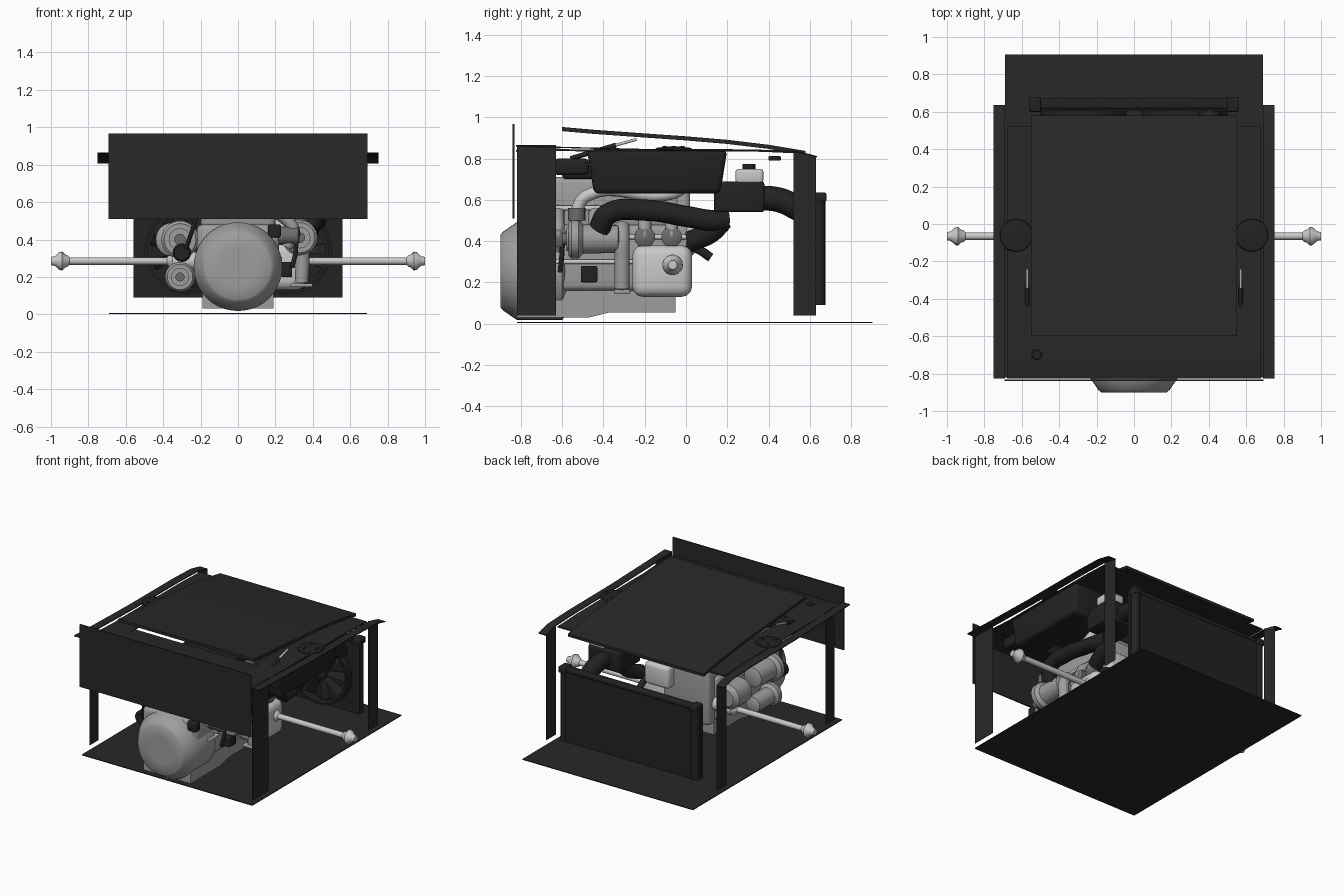
import bpy, bmesh, math
from mathutils import Vector

cube = bpy.data.objects.get("Cube")
if cube:
    bpy.data.objects.remove(cube, do_unlink=True)


def material(name, v):
    m = bpy.data.materials.new(name)
    m.use_nodes = True
    c = (v, v, v, 1)
    m.diffuse_color = c
    m.node_tree.nodes["Principled BSDF"].inputs["Base Color"].default_value = c
    return m


PANEL = material("dark panel", 0.021)
BLACK = material("black plastic", 0.016)
STEEL = material("grey metal", 0.34)
LIGHT = material("light metal", 0.58)
DULL = material("dull grey", 0.15)


def finish(name, bm, mat, smooth=False):
    bmesh.ops.recalc_face_normals(bm, faces=bm.faces)
    me = bpy.data.meshes.new(name)
    bm.to_mesh(me)
    bm.free()
    ob = bpy.data.objects.new(name, me)
    bpy.context.collection.objects.link(ob)
    me.materials.append(mat)
    if smooth:
        bpy.ops.object.select_all(action="DESELECT")
        ob.select_set(True)
        bpy.context.view_layer.objects.active = ob
        bpy.ops.object.shade_smooth_by_angle(angle=math.radians(40))
    return ob


def box(name, lo, hi, mat, bevel=0, taper=1):
    """Box between two corners; taper scales the bottom."""
    lo, hi = Vector(lo), Vector(hi)
    mid, size = (lo + hi) / 2, hi - lo
    bm = bmesh.new()
    bmesh.ops.create_cube(bm, size=1)
    for v in bm.verts:
        k = taper if v.co.z < 0 else 1
        v.co = mid + Vector((v.co.x * size.x * k, v.co.y * size.y * k, v.co.z * size.z))
    if bevel:
        bmesh.ops.bevel(bm, geom=bm.edges[:], offset=bevel, segments=3, profile=0.5, affect="EDGES")
    return finish(name, bm, mat, bevel > 0)


def lathe(name, origin, axis, profile, mat, sides=32):
    """Turned part: profile of (distance along axis, radius)."""
    bm = bmesh.new()
    rot = Vector((0, 0, 1)).rotation_difference(Vector(axis)).to_matrix()
    rings = []
    for d, r in profile:
        ring = []
        for i in range(sides):
            a = math.tau * i / sides
            ring.append(bm.verts.new(Vector(origin) + rot @ Vector((r * math.cos(a), r * math.sin(a), d))))
        rings.append(ring)
    for a, b in zip(rings, rings[1:]):
        for i in range(sides):
            j = (i + 1) % sides
            bm.faces.new((a[i], a[j], b[j], b[i]))
    if profile[0] != profile[-1]:
        bm.faces.new(rings[0])
        bm.faces.new(rings[-1])
    return finish(name, bm, mat, True)


def pipe(name, pts, r, mat):
    cu = bpy.data.curves.new(name, "CURVE")
    cu.dimensions = "3D"
    cu.bevel_depth, cu.bevel_resolution, cu.resolution_u = r, 4, 8
    cu.use_fill_caps = True
    sp = cu.splines.new("BEZIER")
    sp.bezier_points.add(len(pts) - 1)
    for bp, p in zip(sp.bezier_points, pts):
        bp.co = p
        bp.handle_left_type = bp.handle_right_type = "AUTO"
    ob = bpy.data.objects.new(name, cu)
    bpy.context.collection.objects.link(ob)
    cu.materials.append(mat)
    return ob


def extrude(name, x0, x1, outline, mat):
    """Side outline in (y, z), extruded along x."""
    bm = bmesh.new()
    f = bm.faces.new([bm.verts.new((x0, y, z)) for y, z in outline])
    new = bmesh.ops.extrude_face_region(bm, geom=[f])["geom"]
    bmesh.ops.translate(bm, vec=(x1 - x0, 0, 0), verts=[v for v in new if isinstance(v, bmesh.types.BMVert)])
    return finish(name, bm, mat, True)


def strip(name, x0, x1, path, t, mat):
    return extrude(name, x0, x1, path + [(y, z - t) for y, z in reversed(path)], mat)


# Bay shell
box("floor", (-.69, -.82, .002), (.69, .905, .008), PANEL)
box("bulkhead", (-.693, -.84, .51), (.693, -.832, .967), PANEL)
FENDER = [(-.825, .865), (-.63, .858), (-.2, .847), (.3, .845), (.52, .838), (.6, .822), (.635, .812)]
HOOD = [(-.6, .953), (-.45, .94), (-.2, .922), (0, .908), (.2, .891), (.4, .867), (.52, .847), (.58, .837)]
for s, side in ((1, "left"), (-1, "right")):
    strip(side + "_fender_flange", s * .69, s * .75, FENDER, .006, PANEL)
    y0 = -.82 if s > 0 else -.73
    extrude(side + "_front_post", s * .6895, s * .69, [(y0, .04), (-.63, .04), (-.63, .865), (y0, .865)], PANEL)
    extrude(side + "_rear_post", s * .6895, s * .69, [(.52, .04), (.63, .04), (.63, .812), (.52, .84)], PANEL)
    strip(side + "_inner_rail", s * .5, s * .675, [(-.65, .845), (-.2, .845), (.3, .843), (.52, .835)], .008, PANEL)
    # Strut caps and hood stays
    lathe(side + "_strut_cap", (s * .63, -.06, .84), (0, 0, 1), [(0, .09), (.012, .085), (.018, .03)], BLACK)
    for k in range(3):
        a = math.tau * k / 3
        lathe(side + "_strut_bolt", (s * .63 + .05 * math.cos(a), -.06 + .05 * math.sin(a), .85),
              (0, 0, 1), [(0, .01), (.012, .01)], BLACK, 8)
    pipe(side + "_stay_body", [(s * .57, -.56, .8), (s * .57, -.34, .865)], .012, BLACK)
    pipe(side + "_stay_rod", [(s * .57, -.34, .865), (s * .57, -.24, .893)], .007, LIGHT)
    # Drive axles with joints
    lathe(side + "_axle", (s * .15, -.065, .285), (s, 0, 0),
          [(0, .05), (.2, .05), (.23, .02), (.75, .02), (.76, .03), (.775, .035), (.79, .05),
           (.805, .048), (.83, .025), (.85, .022), (.85, .02)], LIGHT, 20)
    # Radiator tanks and fans
    lathe(side + "_radiator_tank", (s * .53, .645, .09), (0, 0, 1), [(0, .03), (.54, .03)], BLACK, 16)
    c = Vector((s * .27, .575, .34))
    bm = bmesh.new()
    for i in range(9):
        a = math.tau * i / 9
        p = [(.05, a - .25, -.015), (.05, a + .25, .015), (.2, a + .2, .015), (.2, a - .1, -.015)]
        bm.faces.new([bm.verts.new(c + Vector((r * math.cos(t), d, r * math.sin(t)))) for r, t, d in p])
    finish(side + "_fan_blades", bm, BLACK)
    lathe(side + "_fan_hub", c, (0, -1, 0), [(-.03, .055), (.03, .055), (.04, .04)], BLACK)
    lathe(side + "_fan_shroud", c, (0, 1, 0), [(-.03, .23), (.03, .23), (.03, .215), (-.03, .215), (-.03, .23)], BLACK)

# Wheel-side bin, cowl, rear rail and hood
box("side_bin", (.43, -.48, .63), (.67, .2, .843), BLACK, .025, .9)
strip("cowl", -.68, .68, [(-.825, .84), (-.78, .852), (-.65, .85), (-.47, .84)], .008, PANEL)
lathe("cowl_cap", (-.52, -.7, .845), (0, 0, 1), [(0, .03), (.012, .025)], BLACK, 16)
box("cowl_drain", (-.6, -.64, .72), (.6, -.47, .8), BLACK, .02)
box("engine_cover", (-.22, -.6, .7), (.22, -.02, .77), BLACK, .02)
box("rear_rail", (-.675, .47, .828), (.675, .52, .836), PANEL)
strip("hood", -.55, .55, HOOD, .02, PANEL)

# Radiator
box("radiator_core", (-.535, .605, .09), (.535, .665, .6), BLACK)
box("radiator_frame", (-.56, .605, .09), (.56, .63, .6), BLACK)
box("radiator_top", (-.54, .615, .6), (.54, .67, .63), BLACK, .01)
for s in (-1, 1):
    box("radiator_mount", (s * .53 - .03, .6, .59), (s * .53 + .03, .68, .635), BLACK, .008)

# Engine block, sump and end cover
extrude("sump", -.19, .19, [(-.82, .03), (-.47, .03), (-.37, .055), (-.05, .055), (-.05, .17), (-.82, .17)], STEEL)
box("gear_case", (-.22, -.8, .16), (.22, -.05, .48), STEEL, .03)
box("cylinder_head", (-.2, -.68, .46), (.2, -.02, .71), STEEL, .03)
lathe("end_cover", (0, -.9, .255), (0, 1, 0), [(0, .1), (0, .175), (.012, .19), (.08, .237), (.3, .237), (.33, .2)], STEEL, 40)
box("cover_sensor", (.16, -.82, .41), (.23, -.76, .48), BLACK, .01)
lathe("starter_plug", (-.3, -.7, .33), (0, 1, 0), [(0, .04), (.01, .05), (.13, .05), (.14, .03)], BLACK, 16)
for x, z, r in ((-.31, .4, .1), (-.31, .2, .08), (.33, .41, .095)):
    lathe("pulley_housing", (x, -.58, z), (0, 1, 0),
          [(0, r * .6), (.01, r * .6), (.01, r * .85), (.025, r), (.06, r), (.08, r * .75), (.25, r * .7), (.26, r * .4)], STEEL)
    lathe("pulley_hub", (x, -.6, z), (0, 1, 0), [(0, r * .3), (.03, r * .3)], DULL, 20)
lathe("alternator", (-.35, -.05, .4), (0, 1, 0), [(-.1, .06), (-.08, .09), (.06, .09), (.09, .06)], STEEL)
box("differential", (.14, -.26, .13), (.36, .03, .38), LIGHT, .05)
box("filter_block", (.23, -.51, .2), (.29, -.43, .28), BLACK, .008)
box("timing_cover", (-.2, -.06, .14), (.2, .02, .66), STEEL, .025)
box("thermostat_housing", (.08, 0, .36), (.28, .09, .52), LIGHT, .025)
for z in (.3, .42, .56):
    pipe("side_rail", [(.225, -.68, z), (.225, 0, z)], .012, LIGHT)
for y in (-.62, -.44, -.2, -.07):
    pipe("runner", [(.15, y, .56), (.24, y, .52), (.3, y, .44), (.26, y, .36)], .032, STEEL)
    lathe("runner_flange", (.2, y, .42), (1, 0, 0), [(0, .05), (.12, .05), (.13, .035)], DULL, 20)

# Pipes and hoses
pipe("down_pipe", [(.3, -.31, .47), (.34, -.31, .43), (.345, -.31, .3), (.34, -.31, .17)], .037, STEEL)
box("down_pipe_flange", (.28, -.35, .145), (.4, -.27, .165), STEEL, .006)
pipe("charge_pipe", [(.33, -.53, .36), (.33, -.53, .54), (.34, -.48, .62), (.34, -.1, .625),
                     (.34, -.03, .65), (.32, .01, .7)], .03, LIGHT)
for z in (.37, .5):
    lathe("pipe_coupler", (.33, -.53, z), (0, 0, 1), [(0, .042), (.06, .042)], DULL, 20)
pipe("intake_hose", [(.38, -.42, .46), (.41, -.38, .53), (.42, -.2, .55), (.42, 0, .52),
                     (.42, .12, .5), (.4, .2, .5)], .052, BLACK)
pipe("lower_hose", [(.4, .18, .5), (.38, .12, .44), (.35, .02, .4)], .05, BLACK)
pipe("drain_hose", [(.3, .0, .38), (.3, .06, .36), (.3, .12, .32)], .022, BLACK)
pipe("breather_hose", [(-.2, -.72, .68), (-.23, -.75, .5), (-.28, -.7, .35)], .012, BLACK)
pipe("sensor_cable", [(.29, -.6, .48), (.31, -.6, .36), (.29, -.61, .25)], .012, BLACK)
pipe("radiator_hose", [(.4, .33, .61), (.41, .45, .6), (.41, .54, .56), (.4, .61, .52)], .06, BLACK)

# Air box and reservoir
box("air_box", (.27, .135, .54), (.53, .38, .69), BLACK, .015)
box("reservoir", (.4, .24, .68), (.53, .375, .75), LIGHT, .015)
lathe("reservoir_cap", (.465, .305, .745), (0, 0, 1), [(0, .032), (.03, .032)], BLACK, 20)
box("hood_latch", (.3, .4, .79), (.38, .46, .812), BLACK, .006)
